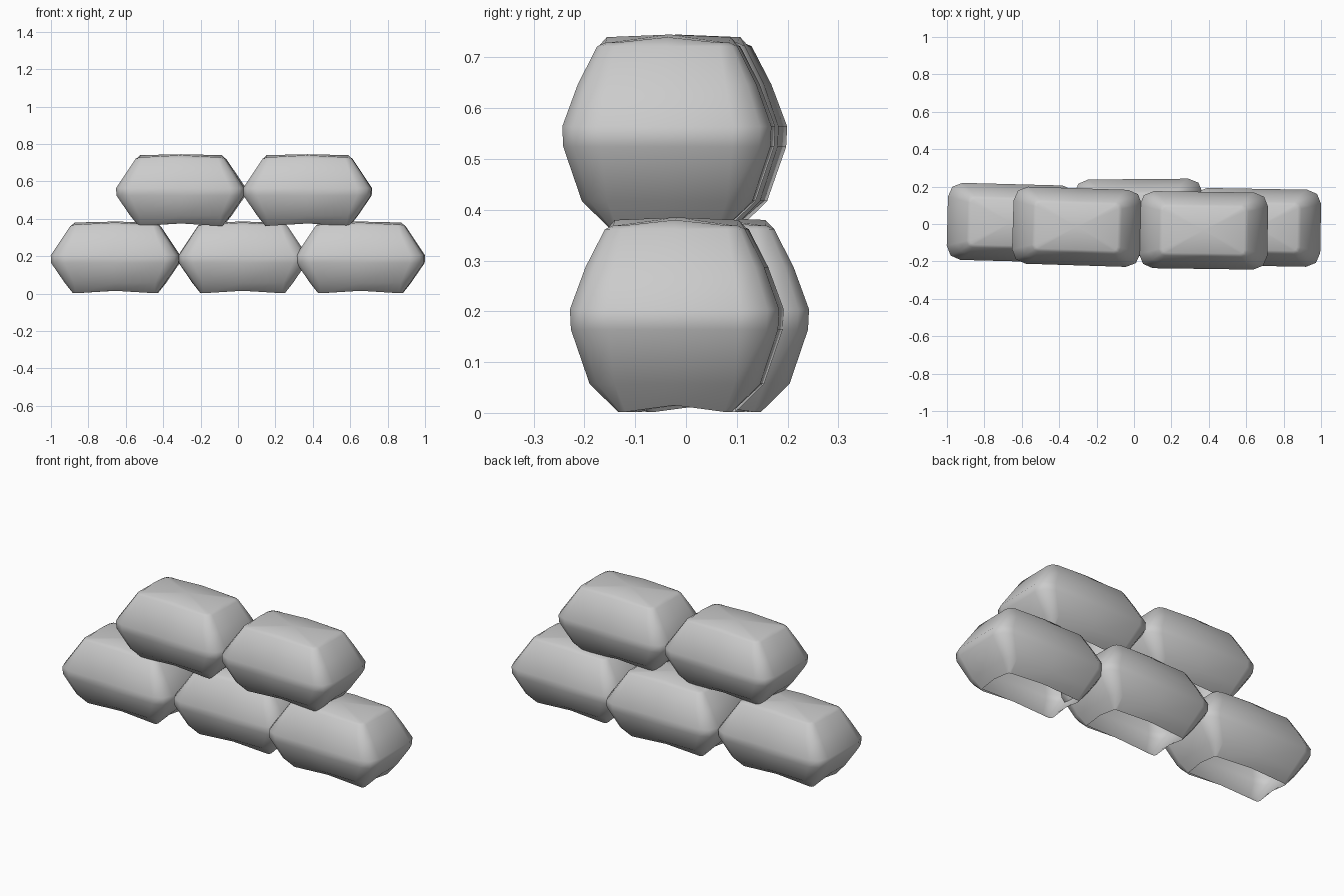
import bpy, bmesh, math

if "Cube" in bpy.data.objects:
    bpy.data.objects.remove(bpy.data.objects["Cube"])

# Pillow rings, bottom to top: z, half length, half depth, corner radius, corner droop
RINGS = [(0.018, 0.225, 0.112, 0.015, 0.013),
         (0.06, 0.268, 0.168, 0.05, 0),
         (0.167, 0.341, 0.204, 0.075, 0),
         (0.207, 0.343, 0.206, 0.075, 0),
         (0.29, 0.288, 0.176, 0.06, 0),
         (0.365, 0.238, 0.138, 0.035, 0),
         (0.383, 0.218, 0.122, 0.02, 0.011)]


def ring_points(z, a, b, r, droop):
    """Rounded rectangle with a mid point on every side."""
    pts = []
    for q, (sx, sy) in enumerate([(1, 1), (-1, 1), (-1, -1), (1, -1)]):
        mid = [(a, 0), (0, b), (-a, 0), (0, -b)][q]
        pts.append((*mid, z))
        for k in range(3):
            t = math.radians(90 * q + 45 * k)
            pts.append((sx * (a - r) + r * math.cos(t),
                        sy * (b - r) + r * math.sin(t), z - droop))
    return pts


def sandbag(name, x, y, z, turn):
    bm = bmesh.new()
    rings = [[bm.verts.new(p) for p in ring_points(*ring)] for ring in RINGS]
    n = len(rings[0])
    for low, high in zip(rings, rings[1:]):
        for i in range(n):
            j = (i + 1) % n
            bm.faces.new((low[i], low[j], high[j], high[i]))
    # Slightly domed top, open underside
    crown = bm.verts.new((0, 0, 0.388))
    for i in range(n):
        bm.faces.new((rings[-1][i], rings[-1][(i + 1) % n], crown))
    for f in bm.faces:
        f.smooth = True
    mesh = bpy.data.meshes.new(name)
    bm.to_mesh(mesh)
    bm.free()
    ob = bpy.data.objects.new(name, mesh)
    ob.location = (x, y, z)
    ob.rotation_euler.z = math.radians(turn)
    bpy.context.collection.objects.link(ob)


# Bottom row
sandbag("sandbag_lower_left", -0.655, 0.007, -0.003, -1.5)
sandbag("sandbag_lower_middle", 0.025, 0.034, -0.003, 0.5)
sandbag("sandbag_lower_right", 0.655, -0.018, -0.003, -1)
# Top row
sandbag("sandbag_upper_left", -0.305, -0.015, 0.357, -1.8)
sandbag("sandbag_upper_right", 0.372, -0.034, 0.357, -0.8)
